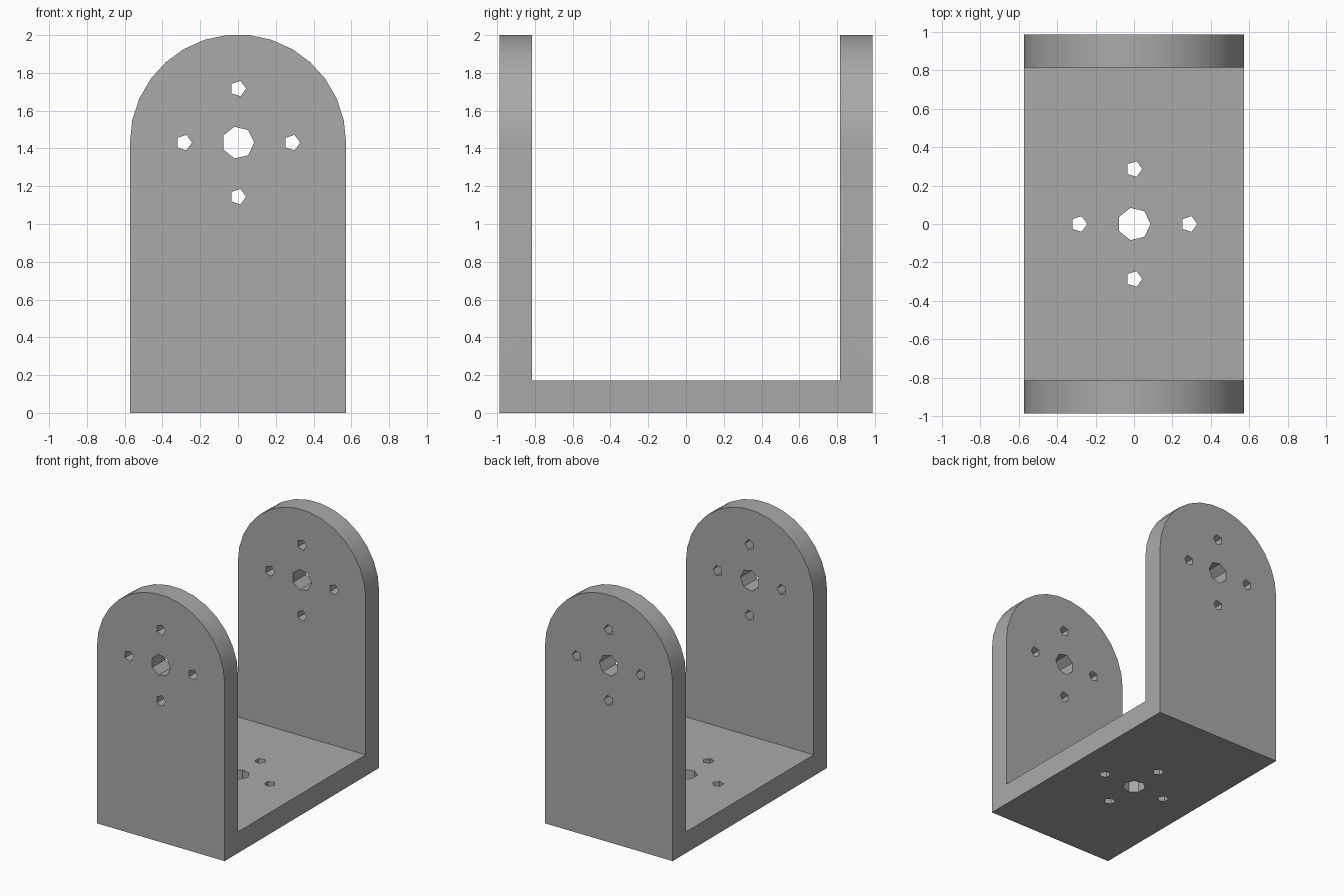
import bpy, bmesh
from math import sin, cos, pi, radians
from mathutils import Vector

if "Cube" in bpy.data.objects:
    bpy.data.objects.remove(bpy.data.objects["Cube"])

UNIT = 2 / (50 + 20 * sin(radians(84)))   # one design millimetre
RADIUS, AXIS_Z = 20 * UNIT, 50 * UNIT     # rounded top of the walls
HALF_DEPTH, HALF_GAP, THICK = 34.5 * UNIT, 28.5 * UNIT, 6 * UNIT


def prism(name, points, sweep):
    """Solid made by sweeping a closed outline along a vector."""
    bm = bmesh.new()
    face = bm.faces.new([bm.verts.new(p) for p in points])
    swept = bmesh.ops.extrude_face_region(bm, geom=[face])["geom"]
    verts = [v for v in swept if isinstance(v, bmesh.types.BMVert)]
    bmesh.ops.translate(bm, verts=verts, vec=sweep)
    bmesh.ops.recalc_face_normals(bm, faces=bm.faces)
    mesh = bpy.data.meshes.new(name)
    bm.to_mesh(mesh)
    bm.free()
    obj = bpy.data.objects.new(name, mesh)
    bpy.context.collection.objects.link(obj)
    return obj


def cut(target, cutter):
    """Subtract a cutter and remove it."""
    mod = target.modifiers.new("cut", "BOOLEAN")
    mod.operation, mod.solver, mod.object = "DIFFERENCE", "EXACT", cutter
    bpy.context.view_layer.objects.active = target
    bpy.ops.object.modifier_apply(modifier=mod.name)
    bpy.data.objects.remove(cutter)


def drill(target, centre, across, sweep):
    """Centre bore with four screw holes around it, in the x / across plane."""
    x_dir, up = Vector((1, 0, 0)), Vector(across)
    holes = [(0, 0, 3, 7)] + [(dx, dy, 1.5, 5) for dx, dy in
                              ((10, 0), (-10, 0), (0, 10), (0, -10))]
    for dx, dy, r, sides in holes:
        mid = Vector(centre) + (x_dir * dx + up * dy) * UNIT
        ring = [mid + (x_dir * cos(2 * pi * i / sides) + up * sin(2 * pi * i / sides)) * r * UNIT
                for i in range(sides)]
        cut(target, prism("hole_cutter", ring, sweep))


# Solid block with an arched outline
outline = [(-RADIUS, -HALF_DEPTH, 0), (RADIUS, -HALF_DEPTH, 0)]
outline += [(RADIUS * cos(pi * i / 15), -HALF_DEPTH, AXIS_Z + RADIUS * sin(pi * i / 15))
            for i in range(16)]
bracket = prism("u_bracket", outline, (0, 2 * HALF_DEPTH, 0))

# Gap between the two walls
gap = [(-1, -HALF_GAP, THICK), (-1, HALF_GAP, THICK), (-1, HALF_GAP, 3), (-1, -HALF_GAP, 3)]
cut(bracket, prism("gap_cutter", gap, (2, 0, 0)))

# Holes through both walls and through the floor
drill(bracket, (0, -2, AXIS_Z), (0, 0, 1), (0, 4, 0))
drill(bracket, (0, 0, -1), (0, 1, 0), (0, 0, 1.5))

# Plain grey finish
grey = bpy.data.materials.new("grey")
grey.use_nodes = True
colour = (0.4, 0.4, 0.4, 1)
grey.diffuse_color = colour
grey.node_tree.nodes["Principled BSDF"].inputs["Base Color"].default_value = colour
bracket.data.materials.clear()
bracket.data.materials.append(grey)

# Smooth arches with crisp edges
bpy.ops.object.select_all(action="DESELECT")
bracket.select_set(True)
bpy.context.view_layer.objects.active = bracket
bpy.ops.object.shade_smooth_by_angle(angle=radians(30))
